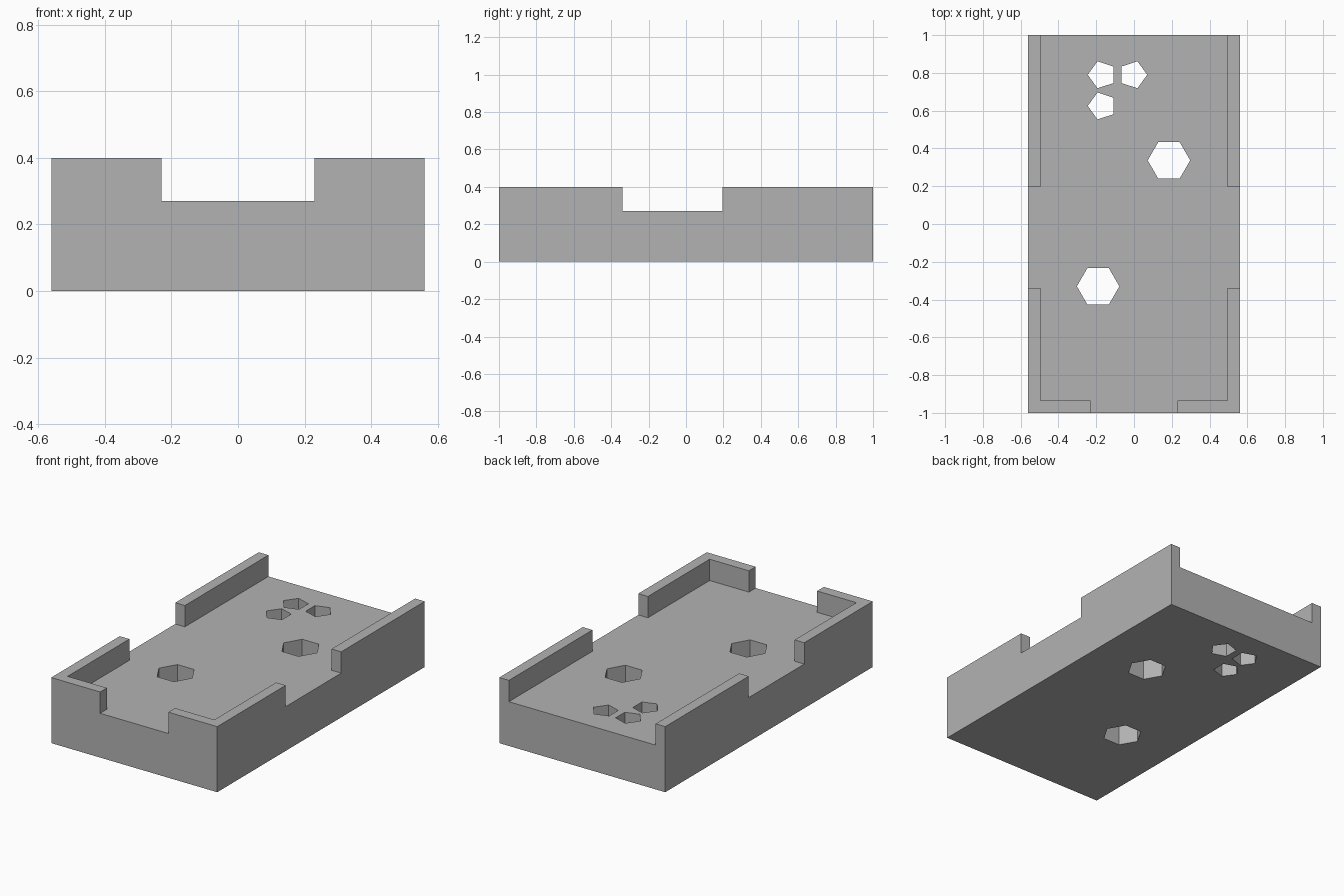
import bpy
import math
from math import cos, sin, tau

if "Cube" in bpy.data.objects:
    bpy.data.objects.remove(bpy.data.objects["Cube"], do_unlink=True)

W, L, H = 0.56, 1.0, 0.40      # half width, half length, full height
FLOOR = 0.27                   # top of the thick floor
IN_X, IN_Y = 0.495, -0.935     # inner faces of the side and front walls
OUT = 1.2                      # cutters reach past the body

grey = bpy.data.materials.new("plain_grey")
grey.use_nodes = True
colour = (0.45, 0.45, 0.45, 1)
grey.diffuse_color = colour
grey.node_tree.nodes["Principled BSDF"].inputs["Base Color"].default_value = colour


def prism(name, outline, z0, z1):
    """Extrude a counter-clockwise outline between two heights."""
    n = len(outline)
    verts = [(x, y, z) for z in (z0, z1) for x, y in outline]
    faces = [list(range(n))[::-1], list(range(n, 2 * n))]
    faces += [[i, (i + 1) % n, n + (i + 1) % n, n + i] for i in range(n)]
    mesh = bpy.data.meshes.new(name)
    mesh.from_pydata(verts, [], faces)
    mesh.materials.append(grey)
    obj = bpy.data.objects.new(name, mesh)
    bpy.context.collection.objects.link(obj)
    return obj


def polygon(x, y, radius, sides, turn=0.0):
    return [(x + radius * cos(turn + tau * i / sides),
             y + radius * sin(turn + tau * i / sides)) for i in range(sides)]


# Solid body
tray = prism("tray", [(-W, -L), (W, -L), (W, L), (-W, L)], 0, H)

# Recess, open at the back, with the front and side gaps in its outline
right_half = [(0.23, -OUT), (0.23, IN_Y), (IN_X, IN_Y), (IN_X, -0.34),
              (OUT, -0.34), (OUT, 0.195), (IN_X, 0.195), (IN_X, OUT)]
recess = right_half + [(-x, y) for x, y in reversed(right_half)]
cutters = [prism("recess_cutter", recess, FLOOR, 1)]

# Holes through the floor
holes = [(0.185, 0.337, 0.1125, 6, 0), (-0.19, -0.33, 0.1125, 6, 0),
         (-0.17, 0.79, 0.075, 5, math.pi), (-0.17, 0.625, 0.075, 5, math.pi),
         (-0.005, 0.79, 0.075, 5, 0)]
cutters += [prism("hole_cutter", polygon(*h), -0.5, 0.35) for h in holes]

# Cut everything from the body and keep the finished mesh
for cutter in cutters:
    mod = tray.modifiers.new("cut", 'BOOLEAN')
    mod.operation = 'DIFFERENCE'
    mod.solver = 'EXACT'
    mod.object = cutter
    cutter.hide_render = True
depsgraph = bpy.context.evaluated_depsgraph_get()
finished = bpy.data.meshes.new_from_object(tray.evaluated_get(depsgraph))
tray.modifiers.clear()
tray.data = finished
for cutter in cutters:
    bpy.data.objects.remove(cutter, do_unlink=True)
